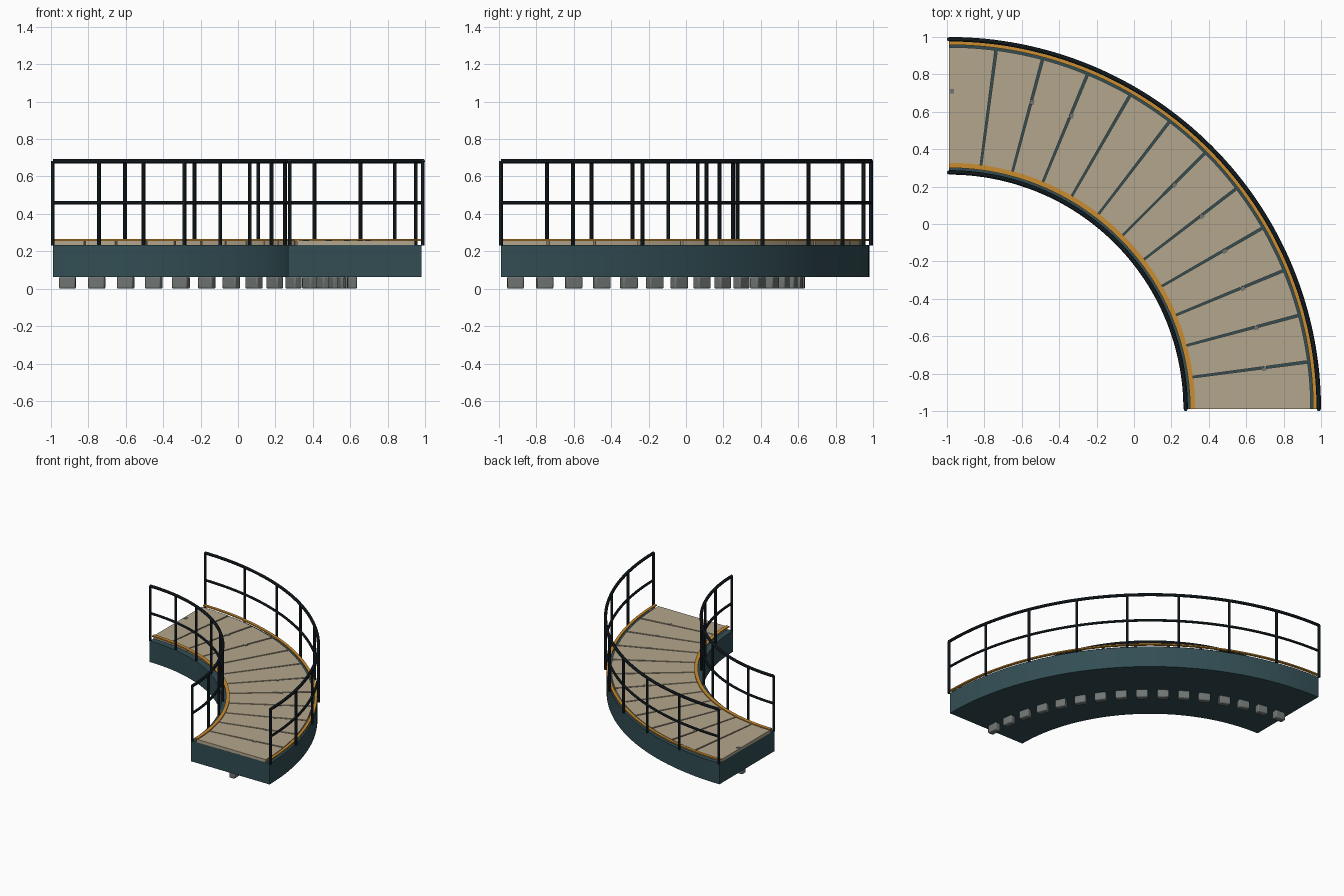
import bpy, bmesh, math
from mathutils import Matrix, Vector

if "Cube" in bpy.data.objects:
    bpy.data.objects.remove(bpy.data.objects["Cube"])

C = Vector((-0.99, -0.99, 0))          # centre of the quarter-circle sweep


def mat(name, rgb):
    m = bpy.data.materials.new(name)
    m.diffuse_color = (*rgb, 1)
    m.use_nodes = True
    m.node_tree.nodes["Principled BSDF"].inputs["Base Color"].default_value = m.diffuse_color
    return m


TEAL = mat("dark teal", (0.032, 0.075, 0.088))
RAIL = mat("near black blue", (0.012, 0.020, 0.026))
SAND = mat("sand", (0.45, 0.38, 0.265))
ORANGE = mat("amber", (0.60, 0.27, 0.03))
GREY = mat("grey", (0.16, 0.18, 0.175))


def polar(r, deg, z):
    a = math.radians(deg)
    return C + Vector((r * math.cos(a), r * math.sin(a), z))


def sweep(bm, profile, a0, a1, n):
    """Sweep a closed (radius, z) profile along an arc, with end caps."""
    rings = []
    for i in range(n + 1):
        a = a0 + (a1 - a0) * i / n
        rings.append([bm.verts.new(polar(r, a, z)) for r, z in profile])
    k = len(profile)
    for p, q in zip(rings, rings[1:]):
        for j in range(k):
            bm.faces.new((p[j], p[(j + 1) % k], q[(j + 1) % k], q[j]))
    bm.faces.new(rings[0])
    bm.faces.new(rings[-1][::-1])


def rect(r0, r1, z0, z1):
    return [(r0, z0), (r1, z0), (r1, z1), (r0, z1)]


def ring(r, z, rad, k=10):
    return [(r + rad * math.cos(math.tau * i / k), z + rad * math.sin(math.tau * i / k))
            for i in range(k)]


def block(bm, r, deg, z, size):
    """Box whose local x is radial and local y is tangential."""
    m = (Matrix.Translation(polar(r, deg, z)) @ Matrix.Rotation(math.radians(deg), 4, 'Z')
         @ Matrix.Diagonal((*size, 1)))
    bmesh.ops.create_cube(bm, size=1, matrix=m)


def finish(bm, name, material, smooth=True, bevel=0):
    bmesh.ops.recalc_face_normals(bm, faces=bm.faces)
    me = bpy.data.meshes.new(name)
    bm.to_mesh(me)
    bm.free()
    me.materials.append(material)
    ob = bpy.data.objects.new(name, me)
    bpy.context.collection.objects.link(ob)
    if bevel:
        b = ob.modifiers.new("bevel", 'BEVEL')
        b.width, b.segments = bevel, 2
    if smooth:
        bpy.ops.object.select_all(action='DESELECT')
        ob.select_set(True)
        bpy.context.view_layer.objects.active = ob
        bpy.ops.object.shade_smooth_by_angle(angle=math.radians(35))
    return ob


# curved base girder
bm = bmesh.new()
sweep(bm, rect(1.257, 1.970, 0.062, 0.235), 0, 90, 64)
finish(bm, "curved_base", TEAL)

# twelve deck panels with narrow gaps
bm = bmesh.new()
for i in range(12):
    g0 = 0 if i == 0 else 0.2
    g1 = 0 if i == 11 else 0.2
    sweep(bm, rect(1.305, 1.935, 0.232, 0.257), i * 7.5 + g0, (i + 1) * 7.5 - g1, 5)
finish(bm, "deck_panels", SAND)

# edge strips along both sides of the deck
for name, r0, r1 in (("inner", 1.290, 1.317), ("outer", 1.948, 1.970)):
    bm = bmesh.new()
    sweep(bm, rect(r0, r1, 0.255, 0.265), 0, 90, 64)
    finish(bm, name + "_edge_strip", ORANGE)

# railings: posts, mid rail and top rail on both sides
for name, r in (("inner", 1.266), ("outer", 1.978)):
    bm = bmesh.new()
    for i in range(9):
        bmesh.ops.create_cone(bm, cap_ends=True, segments=10, radius1=0.0105, radius2=0.0105,
                              depth=0.45, matrix=Matrix.Translation(polar(r, i * 11.25, 0.457)))
    finish(bm, name + "_posts", RAIL)
    for part, z, rad in (("mid", 0.459, 0.010), ("top", 0.682, 0.012)):
        bm = bmesh.new()
        sweep(bm, ring(r, z, rad), 0, 90, 64)
        finish(bm, f"{name}_{part}_rail", RAIL)

# sixteen feet under the base
bm = bmesh.new()
for i in range(16):
    block(bm, 1.602, (i + 0.5) * 90 / 16, 0.0325, (0.05, 0.088, 0.065))
finish(bm, "feet", GREY, bevel=0.008)

# small fasteners beside some panel joints
bm = bmesh.new()
for a in (7.3, 14.8, 22.3, 29.8, 37.3, 44.8, 67.3, 74.8, 89.4):
    block(bm, 1.70, a, 0.252, (0.026, 0.022, 0.016))
finish(bm, "joint_fasteners", GREY, smooth=False)
